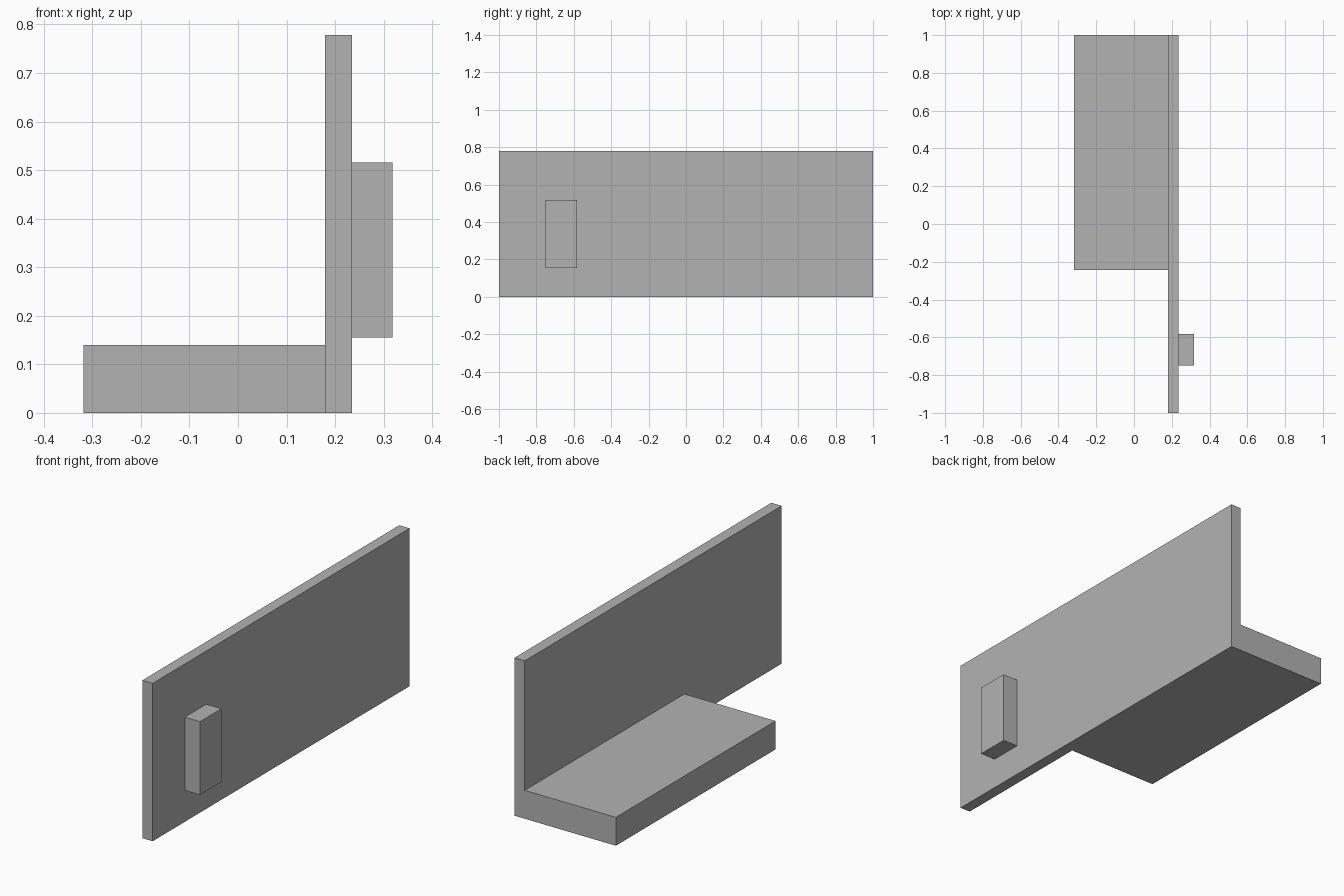
import bpy

default = bpy.data.objects.get("Cube")
if default:
    bpy.data.objects.remove(default, do_unlink=True)

# Single plain grey
grey = bpy.data.materials.new("plain_grey")
grey.use_nodes = True
colour = (0.45, 0.45, 0.45, 1)
grey.diffuse_color = colour
grey.node_tree.nodes["Principled BSDF"].inputs["Base Color"].default_value = colour


def box(name, low, high):
    """Flat-faced block spanning two opposite corners."""
    centre = [(a + b) / 2 for a, b in zip(low, high)]
    bpy.ops.mesh.primitive_cube_add(size=1, location=centre)
    ob = bpy.context.object
    ob.name = name
    ob.scale = [b - a for a, b in zip(low, high)]
    bpy.ops.object.transform_apply(location=False, rotation=False, scale=True)
    ob.data.materials.append(grey)
    return ob


# Upright panel, ledge behind it and grip on its outer face
panel_inner, panel_outer = 0.179, 0.235
box("upright_panel", (panel_inner, -1, 0), (panel_outer, 1, 0.778))
box("ledge", (-0.318, -0.243, 0), (panel_inner, 1, 0.14))
box("handle", (panel_outer, -0.75, 0.155), (0.318, -0.583, 0.516))
